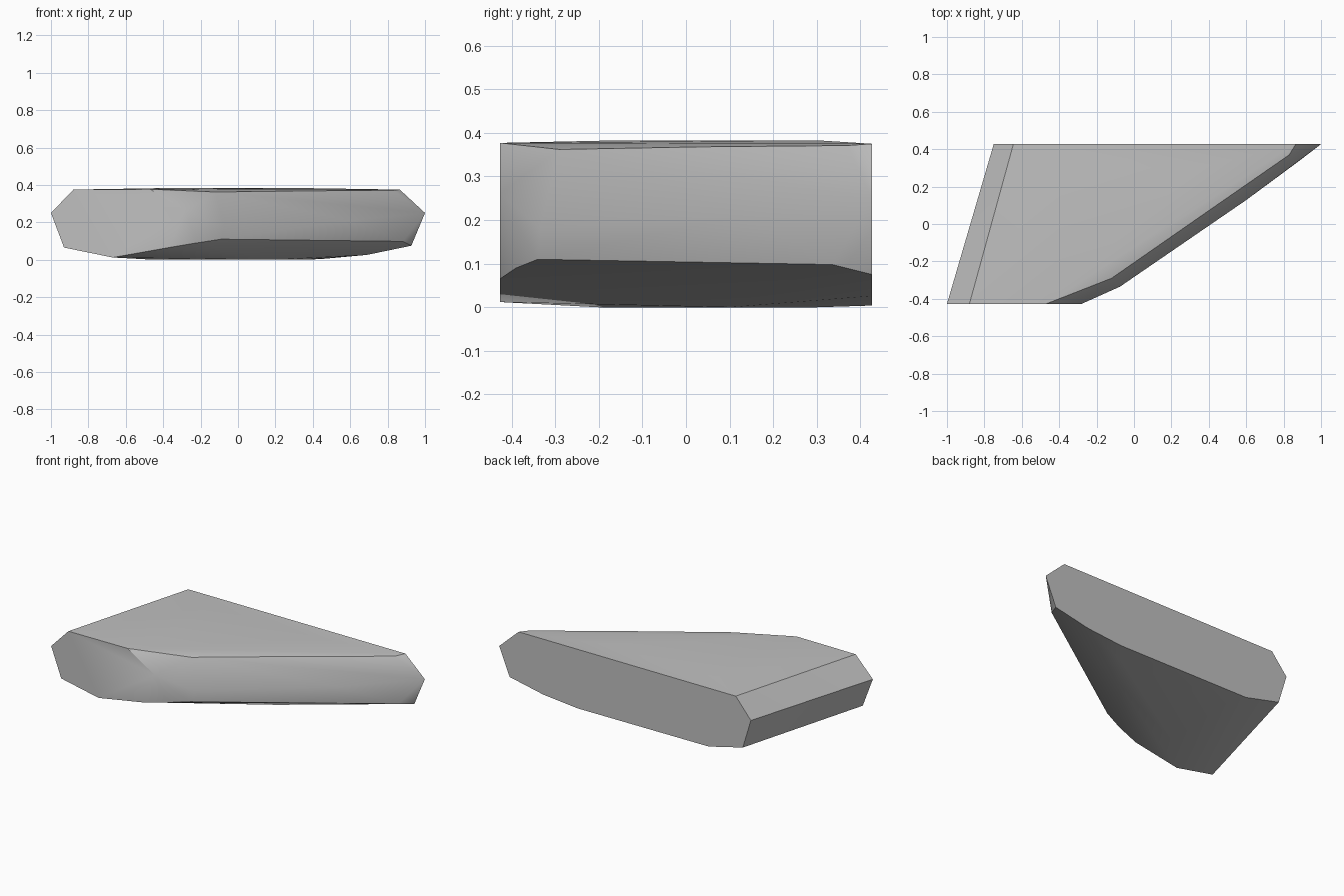
import bpy
import bmesh
import math

default_cube = bpy.data.objects.get("Cube")
if default_cube:
    bpy.data.objects.remove(default_cube, do_unlink=True)

HALF_DEPTH = 0.427

# Flat cut ends of the slab, as (x, z) outlines
front_end = [(-1, .25), (-.88, .375), (-.47, .377), (-.28, .26),
             (-.37, .065), (-.67, .012), (-.93, .065)]
back_end = [(-.75, .25), (-.645, .375), (.865, .375), (1, .25),
            (.927, .075), (.69, .026), (.45, .004), (-.457, .008), (-.694, .065)]

# Long slanted side: upper ridge, bulging middle and lower ridge
upper_ridge = [(-.12, -.29, .362), (.35, .037, .368), (.83, .37, .371)]
middle_ridge = [(-.075, -.335, .18), (.6, .128, .21)]
lower_ridge = [(-.22, -.39, .09), (-.09, -.34, .11), (.59, .13, .115), (.88, .335, .098)]

# Slightly crowned top and bottom
top_crown = [(-.4, -.15, .383), (.35, .3, .383), (-.4, .3, .383)]
bottom_crown = [(-.45, -.2, 0), (-.4, .3, 0), (.35, .3, 0), (.2, .1, 0)]


def make_material(name, colour):
    material = bpy.data.materials.new(name)
    material.use_nodes = True
    material.diffuse_color = colour
    shader = next(n for n in material.node_tree.nodes if n.type == 'BSDF_PRINCIPLED')
    shader.inputs["Base Color"].default_value = colour
    shader.inputs["Roughness"].default_value = 0.8
    return material


def end_points(outline, depth):
    return [(x, depth, z) for x, z in outline]


def make_hull(name, points, material):
    mesh = bpy.data.meshes.new(name)
    bm = bmesh.new()
    verts = [bm.verts.new(point) for point in points]
    bmesh.ops.convex_hull(bm, input=verts)
    # Drop points inside the hull and merge the flat ends into single faces
    loose = [v for v in bm.verts if not v.link_faces]
    bmesh.ops.delete(bm, geom=loose, context='VERTS')
    bmesh.ops.dissolve_limit(bm, angle_limit=math.radians(0.5),
                             verts=bm.verts[:], edges=bm.edges[:])
    bmesh.ops.recalc_face_normals(bm, faces=bm.faces[:])
    bm.to_mesh(mesh)
    bm.free()
    mesh.materials.append(material)
    hull = bpy.data.objects.new(name, mesh)
    bpy.context.collection.objects.link(hull)
    return hull


grey = make_material("stone_grey", (.53, .53, .53, 1))
slab = make_hull("stone_slab",
                 end_points(front_end, -HALF_DEPTH) + end_points(back_end, HALF_DEPTH)
                 + upper_ridge + middle_ridge + lower_ridge
                 + top_crown + bottom_crown,
                 grey)

# Soft shading over the worn faces, crisp at the cut edges
bpy.ops.object.select_all(action='DESELECT')
slab.select_set(True)
bpy.context.view_layer.objects.active = slab
bpy.ops.object.shade_smooth_by_angle(angle=math.radians(30))
